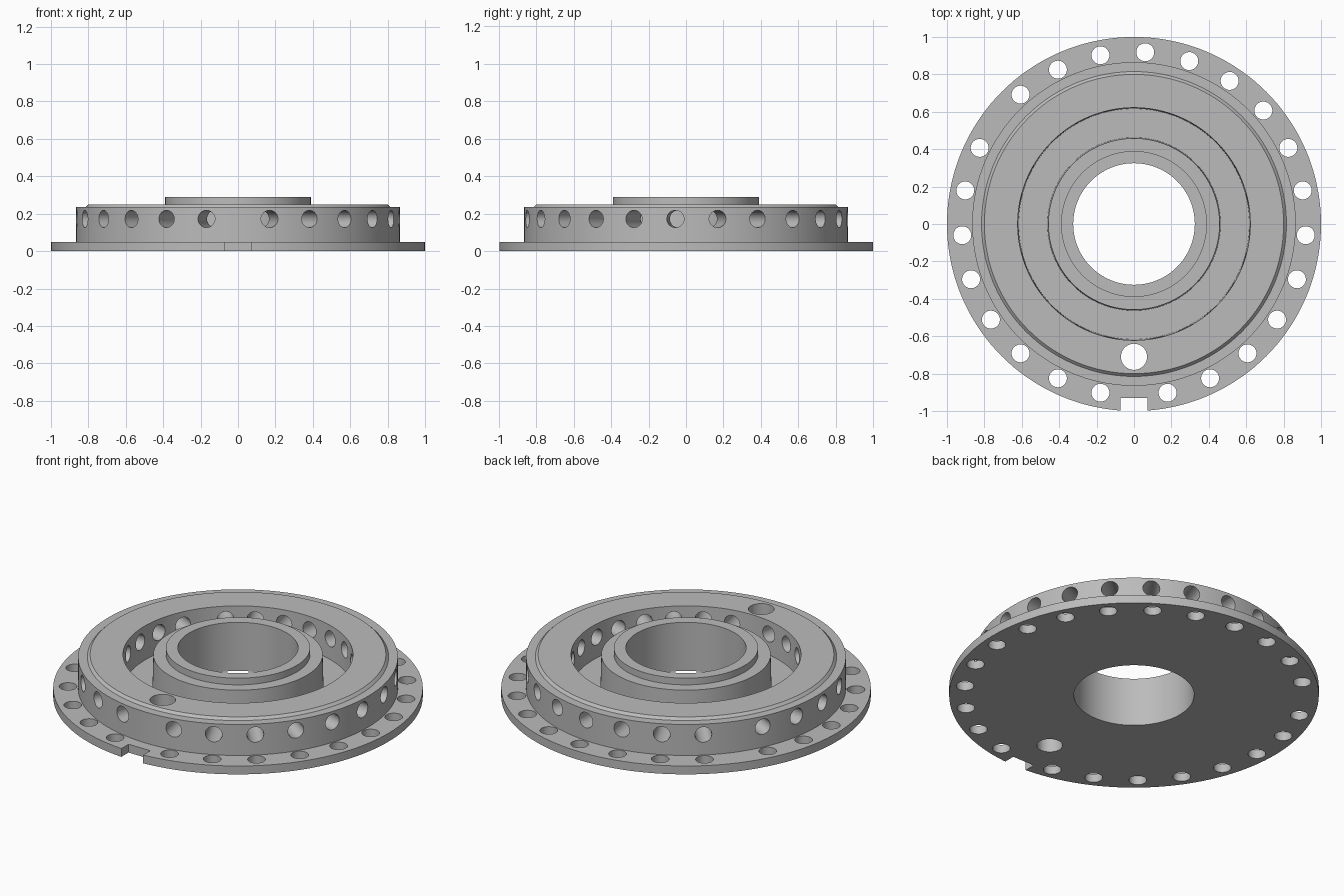
import bpy
import bmesh
from math import pi, radians
from mathutils import Matrix, Vector

cube = bpy.data.objects.get("Cube")
if cube:
    bpy.data.objects.remove(cube, do_unlink=True)

SEGMENTS = 144

grey = bpy.data.materials.new("machined grey")
grey.use_nodes = True
colour = (0.5, 0.5, 0.5, 1)
grey.diffuse_color = colour
grey.node_tree.nodes["Principled BSDF"].inputs["Base Color"].default_value = colour


def make_object(name, bm):
    bmesh.ops.recalc_face_normals(bm, faces=bm.faces)
    mesh = bpy.data.meshes.new(name)
    bm.to_mesh(mesh)
    bm.free()
    mesh.materials.append(grey)
    obj = bpy.data.objects.new(name, mesh)
    bpy.context.scene.collection.objects.link(obj)
    return obj


def lathe(name, profile):
    """Closed (radius, height) profile turned around z."""
    bm = bmesh.new()
    verts = [bm.verts.new((r, 0, z)) for r, z in profile]
    edges = [bm.edges.new((verts[i - 1], v)) for i, v in enumerate(verts)]
    bmesh.ops.spin(bm, geom=verts + edges, cent=(0, 0, 0), axis=(0, 0, 1),
                   angle=2 * pi, steps=SEGMENTS, use_merge=True)
    bmesh.ops.remove_doubles(bm, verts=bm.verts, dist=0.0001)
    return make_object(name, bm)


def add_cylinder(bm, radius, depth, matrix):
    bmesh.ops.create_cone(bm, cap_ends=True, segments=32, radius1=radius,
                          radius2=radius, depth=depth, matrix=matrix)


# Flange, raised ring, recessed channel and central hub in one turned section
body = lathe("flanged_hub", [
    (0.325, 0), (1, 0), (1, 0.05),                            # flange
    (0.865, 0.05), (0.865, 0.235), (0.815, 0.235), (0.80, 0.25),  # ring
    (0.622, 0.25), (0.617, 0.05),                             # channel
    (0.463, 0.05), (0.458, 0.25),                             # hub
    (0.39, 0.25), (0.39, 0.29), (0.325, 0.29),                # collar
])

# Cutters: bolt holes, radial ports, dowel hole and edge notch
cut = bmesh.new()
angles = [11.25 + 15 * i for i in range(15)] + [243.75 + 15 * i for i in range(8)]
for a in angles:
    turn = Matrix.Rotation(radians(a), 4, "Z")
    add_cylinder(cut, 0.048, 0.2, turn @ Matrix.Translation((0, -0.92, 0)))
    add_cylinder(cut, 0.046, 0.38, turn @ Matrix.Translation((0, -0.75, 0.172))
                 @ Matrix.Rotation(pi / 2, 4, "X"))
add_cylinder(cut, 0.07, 0.8, Matrix.Translation((0, -0.71, 0.1)))
bmesh.ops.create_cube(cut, size=1, matrix=Matrix.Translation((0, -1, 0))
                      @ Matrix.Diagonal(Vector((0.144, 0.14, 0.2, 1))))
cutter = make_object("hole_cutter", cut)
cutter.hide_render = True

# Cut the holes, then keep only the finished body
mod = body.modifiers.new("holes", "BOOLEAN")
mod.operation = "DIFFERENCE"
mod.solver = "EXACT"
mod.object = cutter
bpy.ops.object.select_all(action="DESELECT")
body.select_set(True)
bpy.context.view_layer.objects.active = body
bpy.ops.object.modifier_apply(modifier=mod.name)
bpy.data.objects.remove(cutter, do_unlink=True)
bpy.ops.object.shade_smooth_by_angle(angle=radians(30))
